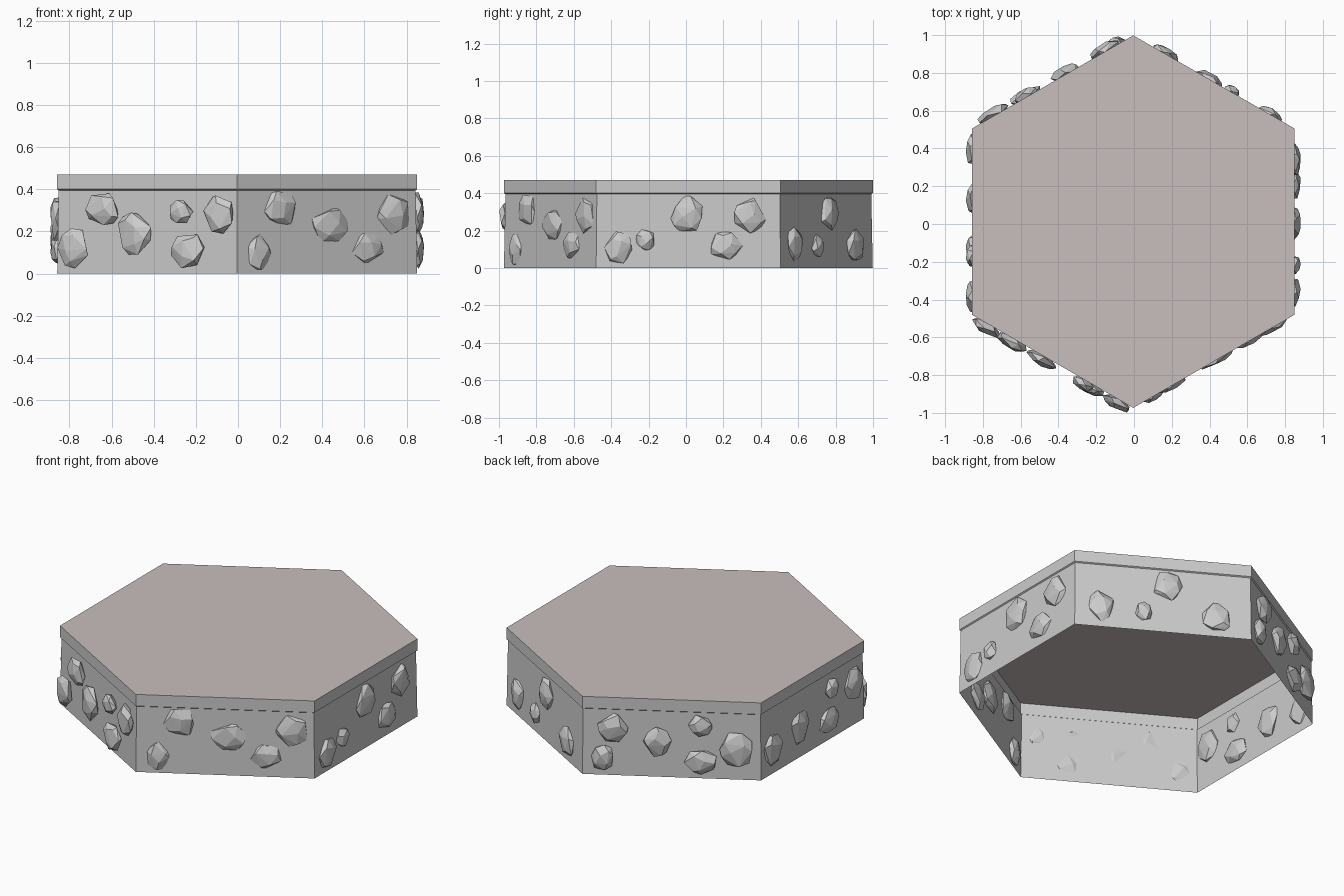
import bpy, bmesh, math, random
from mathutils import Vector, Matrix

if "Cube" in bpy.data.objects:
    bpy.data.objects.remove(bpy.data.objects["Cube"])

random.seed(7)
CX, CY, R = -0.004, 0.0125, 0.986


def corner(k, r=R, z=0.0):
    a = math.radians(90 - 60 * k)
    return Vector((CX + r * math.cos(a), CY + r * math.sin(a), z))


def make_object(name, bm):
    bmesh.ops.recalc_face_normals(bm, faces=bm.faces)
    mesh = bpy.data.meshes.new(name)
    bm.to_mesh(mesh)
    bm.free()
    obj = bpy.data.objects.new(name, mesh)
    bpy.context.collection.objects.link(obj)
    return obj


def hex_skin(name, profile, top):
    """Hexagonal skin through (radius, z) rings, open at the bottom."""
    bm = bmesh.new()
    rings = [[bm.verts.new(corner(k, r, z)) for k in range(6)] for r, z in profile]
    for a, b in zip(rings, rings[1:]):
        for k in range(6):
            n = (k + 1) % 6
            bm.faces.new((a[k], a[n], b[n], b[k]))
    if top:
        bm.faces.new(rings[-1])
    return make_object(name, bm)


# Open wall, leaning in slightly, under an overhanging cap
hex_skin("hex_wall", [(R, 0), (R - 0.008, 0.395)], False)
hex_skin("cap_rim", [(R - 0.008, 0.395), (R, 0.40), (R, 0.47)], False)
top = hex_skin("top_surface", [(R, 0.47)], True)
mat = bpy.data.materials.new("warm_grey")
mat.diffuse_color = (0.58, 0.52, 0.51, 1)
mat.use_nodes = True
mat.node_tree.nodes["Principled BSDF"].inputs["Base Color"].default_value = mat.diffuse_color
top.data.materials.append(mat)


def rock(name, wall, u, z, w, h, depth, offset):
    """Faceted flattened stone: hull of jittered sphere points, fitted to its size."""
    pts = []
    n = 17
    spin = random.uniform(0, 6.28)
    for i in range(n):
        c = 1 - 2 * (i + 0.5) / n
        a = i * 2.39996 + spin + random.uniform(-0.35, 0.35)
        s = math.sqrt(1 - c * c)
        pts.append(Vector((s * math.cos(a), c, s * math.sin(a))) * random.uniform(0.88, 1.0))
    # fit bounding box to (along wall, outward, up)
    size = (w, depth, h)
    for ax in range(3):
        lo, hi = min(p[ax] for p in pts), max(p[ax] for p in pts)
        for p in pts:
            p[ax] = ((p[ax] - lo) / (hi - lo) - 0.5) * size[ax]
    a, b = corner(wall), corner(wall + 1)
    along = (b - a).normalized()
    out = ((a + b) / 2 - Vector((CX, CY, 0))).normalized()
    centre = a.lerp(b, u) + out * offset + Vector((0, 0, z))
    bm = bmesh.new()
    for p in pts:
        bm.verts.new(centre + along * p.x + out * p.y + Vector((0, 0, p.z)))
    hull = bmesh.ops.convex_hull(bm, input=bm.verts)
    loose = [v for v in bm.verts if not v.link_faces]
    bmesh.ops.delete(bm, geom=loose, context='VERTS')
    make_object(name, bm)


# Stones per wall: (position along wall, height, width, tall)
walls = [
    ("back_right", 0.062, 0.003, [(.85, .125, .14, .19), (.61, .12, .09, .12),
                                  (.47, .29, .16, .18), (.20, .125, .15, .17)]),
    ("right", 0.065, 0.0, [(.88, .11, .15, .17), (.735, .15, .10, .11), (.51, .29, .17, .19),
                           (.29, .12, .17, .15), (.165, .28, .17, .19)]),
    ("front_right", 0.062, -0.008, [(.76, .31, .17, .16), (.88, .10, .13, .17), (.48, .23, .20, .17),
                                    (.27, .115, .18, .15), (.13, .28, .18, .19)]),
    ("front_left", 0.065, 0.022, [(.735, .305, .17, .15), (.90, .12, .17, .19), (.555, .19, .18, .20),
                                  (.30, .295, .12, .11), (.265, .105, .18, .16), (.095, .28, .16, .18)]),
    ("left", 0.065, 0.0, [(.89, .14, .16, .19), (.62, .18, .16, .20), (.34, .12, .17, .15),
                          (.32, .30, .11, .12), (.10, .25, .17, .19)]),
    ("back_left", 0.068, 0.010, [(.89, .11, .12, .15), (.83, .29, .17, .17), (.58, .215, .16, .18),
                                 (.34, .32, .13, .13), (.34, .10, .18, .15), (.14, .19, .18, .20)]),
]
for k, (side, depth, offset, stones) in enumerate(walls):
    for i, (u, z, w, h) in enumerate(stones):
        rock(f"{side}_stone_{i + 1}", k, u, z, w, h, depth, offset)
